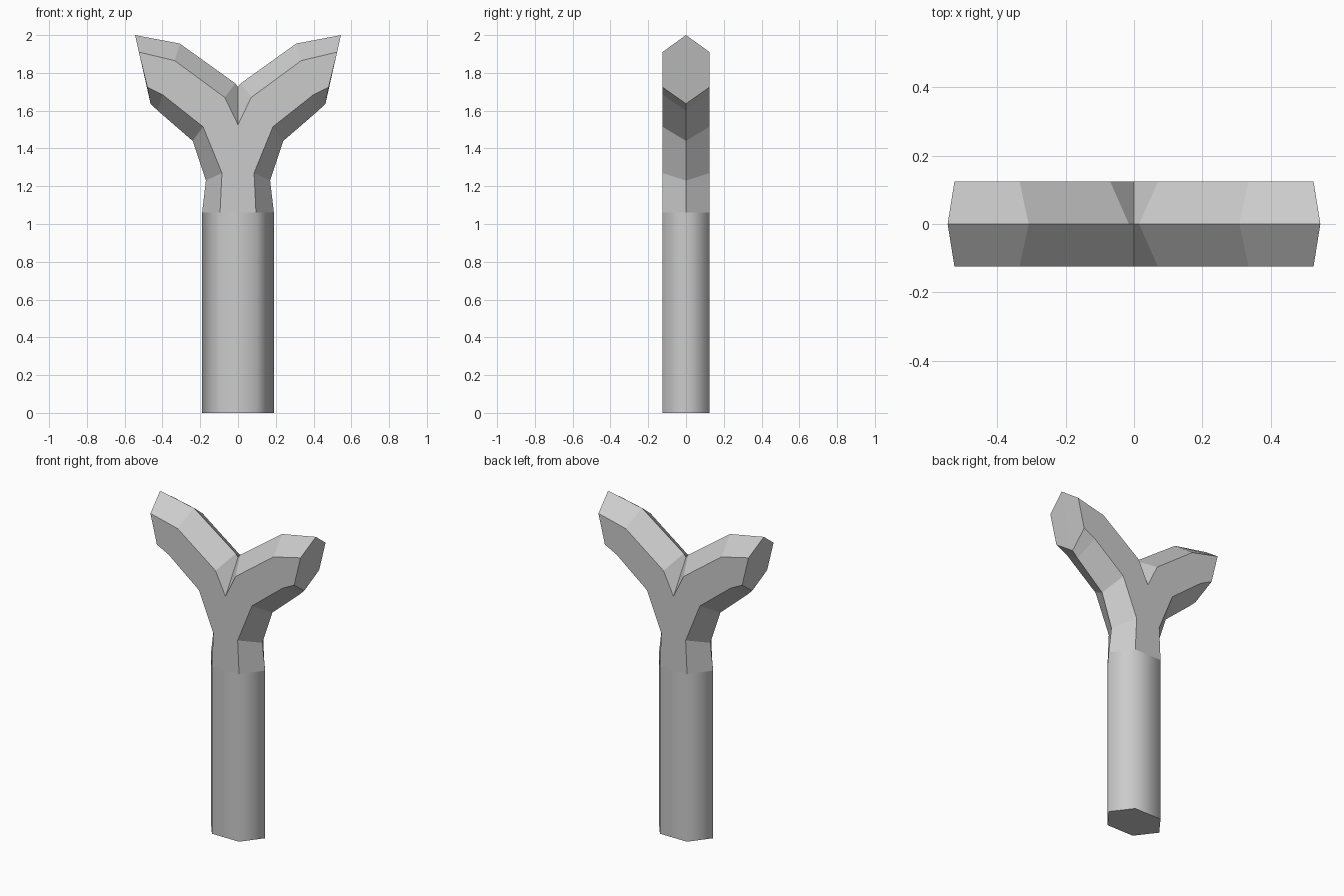
import bpy, bmesh, math

if "Cube" in bpy.data.objects:
    bpy.data.objects.remove(bpy.data.objects["Cube"])

HALF = 0.125   # half thickness in y
JOIN = 1.06    # height where the shaft meets the fork


def make_object(name, bm):
    bmesh.ops.recalc_face_normals(bm, faces=bm.faces)
    mesh = bpy.data.meshes.new(name)
    bm.to_mesh(mesh)
    bm.free()
    ob = bpy.data.objects.new(name, mesh)
    bpy.context.collection.objects.link(ob)
    return ob


# Shaft: smooth six-sided prism, open where the fork continues it
section = [(0.19, 0), (0.095, HALF), (-0.095, HALF),
           (-0.19, 0), (-0.095, -HALF), (0.095, -HALF)]
bm = bmesh.new()
low = [bm.verts.new((x, y, 0)) for x, y in section]
high = [bm.verts.new((x, y, JOIN)) for x, y in section]
bm.faces.new(low)
for i in range(6):
    j = (i + 1) % 6
    bm.faces.new((low[i], low[j], high[j], high[i]))
shaft = make_object("shaft", bm)
bpy.context.view_layer.objects.active = shaft
shaft.select_set(True)
bpy.ops.object.shade_smooth_by_angle(angle=math.radians(80))

# Fork, right half: flat outline (front and back) and the middle ridge outline
flat = [(0, JOIN), (0.095, JOIN), (0.085, 1.27), (0.185, 1.515), (0.40, 1.685),
        (0.48, 1.725), (0.525, 1.91), (0.335, 1.865), (0.07, 1.67), (0, 1.525)]
ridge = [(0.19, JOIN), (0.17, 1.23), (0.24, 1.44), (0.425, 1.60),
         (0.463, 1.637), (0.545, 2.0), (0.308, 1.955), (0.015, 1.745), (0, 1.725)]
bm = bmesh.new()
mid = [bm.verts.new((x, 0, z)) for x, z in ridge]
caps = []
for y in (-HALF, HALF):
    rim = [bm.verts.new((x, y, z)) for x, z in flat]
    caps.append(bm.faces.new(rim))
    edge = rim[1:]
    for i in range(len(mid) - 1):
        bm.faces.new((edge[i], edge[i + 1], mid[i + 1], mid[i]))
fork = make_object("fork", bm)

# Mirror to the left arm
mirror = fork.modifiers.new("mirror", 'MIRROR')
mirror.use_clip = True
